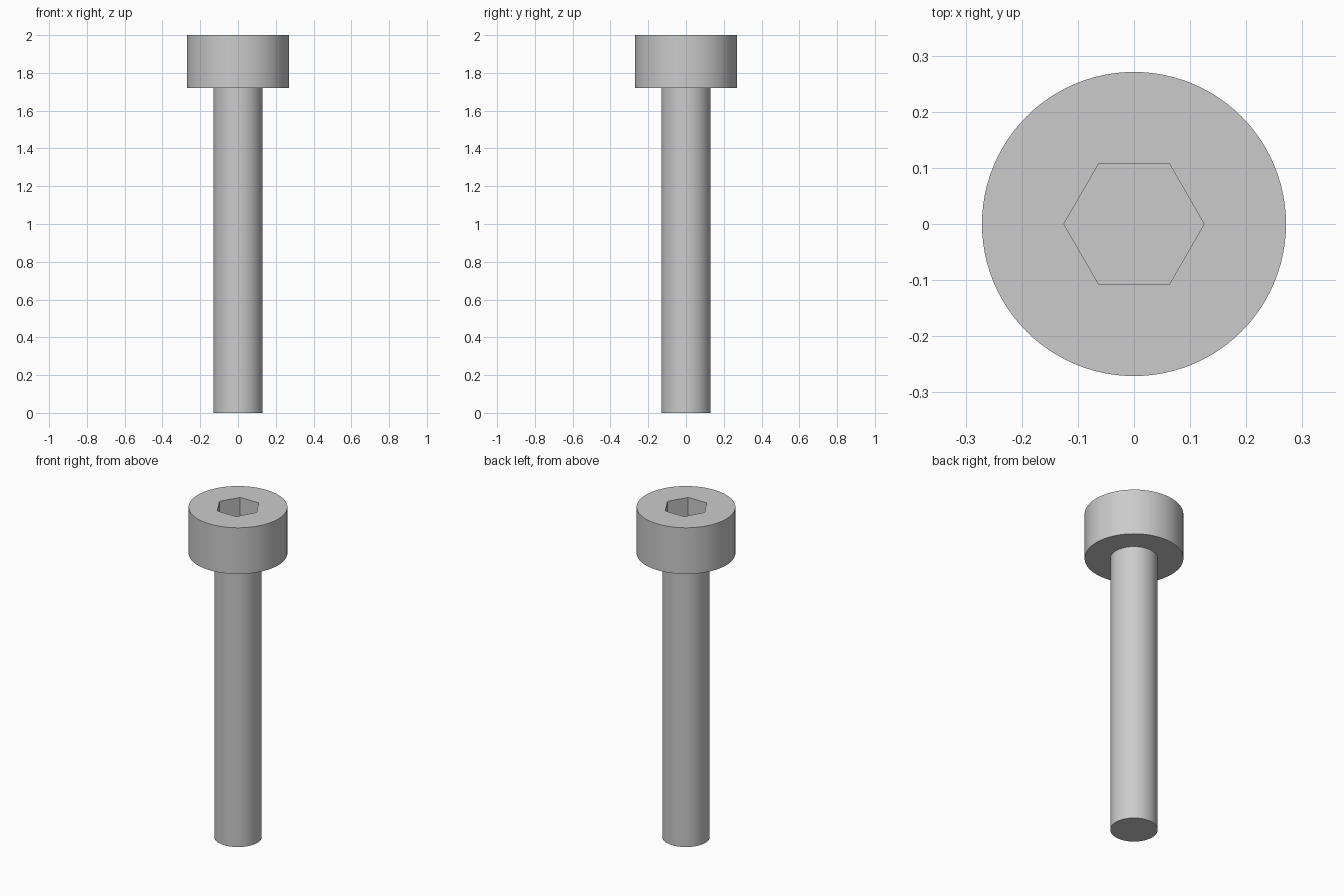
import bpy, bmesh
from math import pi, cos, sin, radians
from mathutils import Vector

cube = bpy.data.objects.get("Cube")
if cube:
    bpy.data.objects.remove(cube, do_unlink=True)

HEIGHT, HEAD_BASE = 2.0, 1.72
HEAD_R, SHAFT_R, SOCKET_R = 0.271, 0.13, 0.125
SOCKET_FLOOR = 1.85
SEGMENTS = 96

steel = bpy.data.materials.new("grey steel")
steel.use_nodes = True
colour = (0.6, 0.6, 0.6, 1)
steel.diffuse_color = colour
steel.node_tree.nodes["Principled BSDF"].inputs["Base Color"].default_value = colour


def ring(bm, radius, z, count):
    """Closed loop of vertices around the z axis."""
    return [bm.verts.new((radius * cos(2 * pi * i / count),
                          radius * sin(2 * pi * i / count), z))
            for i in range(count)]


def wall(bm, lower, upper):
    """Quads joining two loops of equal length."""
    n = len(lower)
    for i in range(n):
        j = (i + 1) % n
        bm.faces.new((lower[i], lower[j], upper[j], upper[i]))


def loop_edges(bm, loop):
    return [bm.edges.get((v, loop[i - 1])) for i, v in enumerate(loop)]


def finish(bm, name):
    bmesh.ops.recalc_face_normals(bm, faces=bm.faces)
    mesh = bpy.data.meshes.new(name)
    bm.to_mesh(mesh)
    bm.free()
    mesh.materials.append(steel)
    obj = bpy.data.objects.new(name, mesh)
    bpy.context.collection.objects.link(obj)
    bpy.ops.object.select_all(action="DESELECT")
    obj.select_set(True)
    bpy.context.view_layer.objects.active = obj
    bpy.ops.object.shade_smooth_by_angle(angle=radians(30))


# Plain round shaft, open where it meets the head
bm = bmesh.new()
bottom = ring(bm, SHAFT_R, 0, SEGMENTS)
wall(bm, bottom, ring(bm, SHAFT_R, HEAD_BASE, SEGMENTS))
bm.faces.new(bottom)
finish(bm, "shaft")

# Cylindrical head with a hexagonal socket
bm = bmesh.new()
base = ring(bm, HEAD_R, HEAD_BASE, SEGMENTS)
rim = ring(bm, HEAD_R, HEIGHT, SEGMENTS)
wall(bm, base, rim)
bm.faces.new(base)
mouth = ring(bm, SOCKET_R, HEIGHT, 6)
floor = ring(bm, SOCKET_R, SOCKET_FLOOR, 6)
wall(bm, floor, mouth)
bm.faces.new(floor)
# Flat top between the round rim and the socket mouth
bmesh.ops.triangle_fill(bm, use_beauty=True, normal=Vector((0, 0, 1)),
                        edges=loop_edges(bm, rim) + loop_edges(bm, mouth))
finish(bm, "head")
